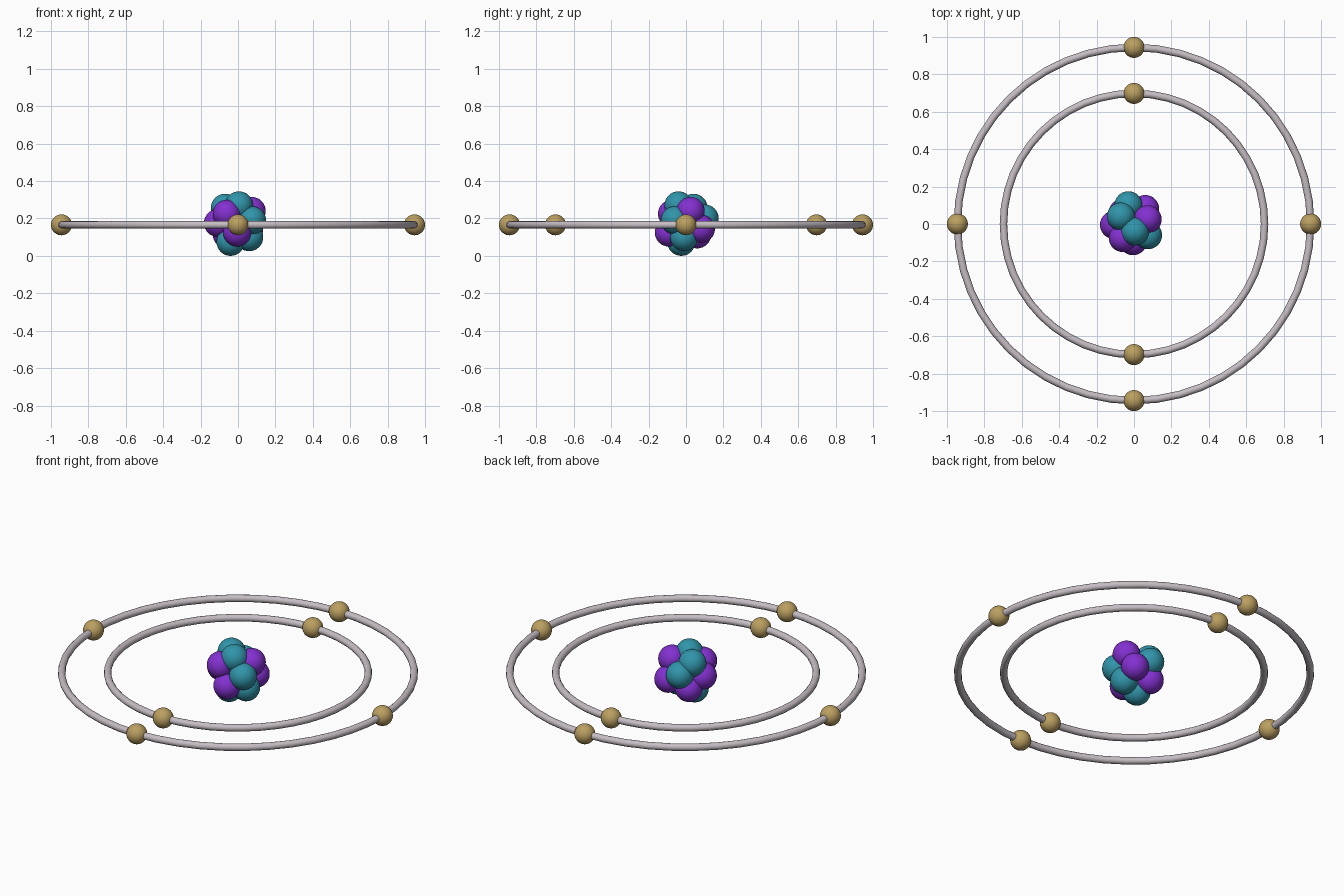
import bpy

if "Cube" in bpy.data.objects:
    bpy.data.objects.remove(bpy.data.objects["Cube"])

CENTRE_Z = 0.166


def material(name, rgb):
    m = bpy.data.materials.new(name)
    m.diffuse_color = (*rgb, 1)
    m.use_nodes = True
    m.node_tree.nodes["Principled BSDF"].inputs["Base Color"].default_value = m.diffuse_color
    return m


teal = material("teal", (0.03, 0.30, 0.40))
purple = material("purple", (0.23, 0.03, 0.64))
gold = material("gold", (0.50, 0.35, 0.12))
pale = material("pale_grey", (0.56, 0.51, 0.55))


def finish(name, mat):
    ob = bpy.context.object
    ob.name = name
    ob.data.materials.append(mat)
    bpy.ops.object.shade_smooth()


def ball(name, pos, radius, mat):
    bpy.ops.mesh.primitive_uv_sphere_add(segments=32, ring_count=16, radius=radius, location=pos)
    finish(name, mat)


def ring(name, radius):
    bpy.ops.mesh.primitive_torus_add(major_segments=48, minor_segments=12, major_radius=radius,
                                     minor_radius=0.02, location=(0, 0, CENTRE_Z))
    finish(name, pale)


# nucleus: six teal and six purple balls packed together
teal_spots = [(-0.07, 0.04, 0.257), (-0.03, 0.10, 0.20), (0.005, -0.04, 0.27),
              (0.075, -0.06, 0.19), (0.06, -0.01, 0.10), (-0.04, -0.025, 0.075)]
purple_spots = [(0.073, 0.025, 0.24), (-0.107, -0.005, 0.176), (-0.06, -0.075, 0.225),
                (-0.005, -0.092, 0.125), (0.06, 0.08, 0.145), (-0.06, 0.06, 0.115)]
for p in teal_spots:
    ball("neutron", p, 0.075, teal)
for p in purple_spots:
    ball("proton", p, 0.075, purple)

# orbits with their electrons
INNER, OUTER = 0.698, 0.944
ring("inner_orbit", INNER)
ring("outer_orbit", OUTER)
for s in (-1, 1):
    ball("inner_electron", (0, s * INNER, CENTRE_Z), 0.056, gold)
    ball("outer_electron", (0, s * OUTER, CENTRE_Z), 0.056, gold)
    ball("outer_electron", (s * OUTER, 0, CENTRE_Z), 0.056, gold)
